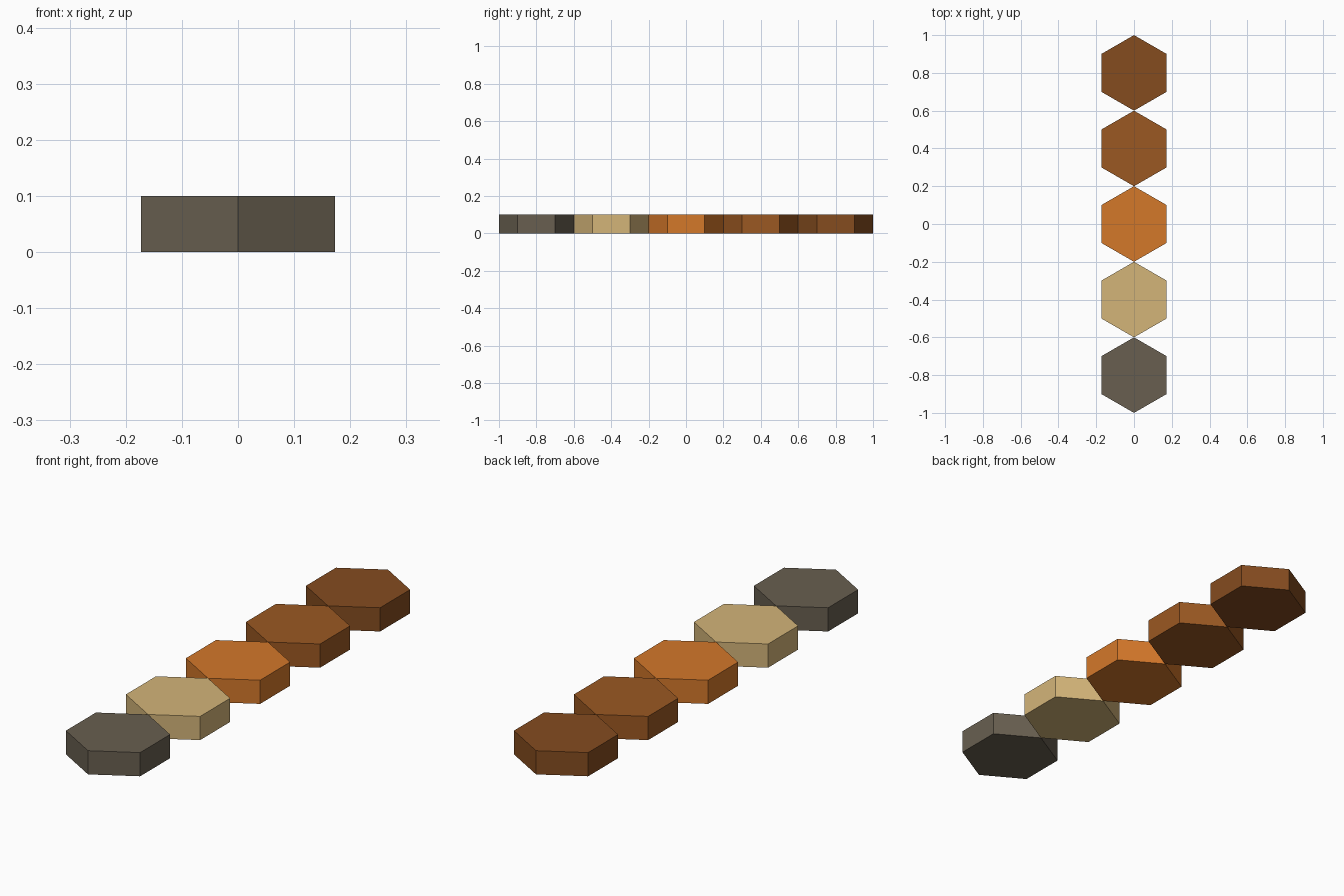
import bpy

if "Cube" in bpy.data.objects:
    bpy.data.objects.remove(bpy.data.objects["Cube"])

RADIUS, HEIGHT = 0.2, 0.1


def linear(c):
    c /= 255
    return c / 12.92 if c <= 0.04045 else ((c + 0.055) / 1.055) ** 2.4


def hex_tile(name, y, rgb):
    # six-sided prism with corners pointing along y
    bpy.ops.mesh.primitive_cylinder_add(vertices=6, radius=RADIUS, depth=HEIGHT,
                                        location=(0, y, HEIGHT / 2))
    tile = bpy.context.object
    tile.name = name
    mat = bpy.data.materials.new(name + "_colour")
    mat.diffuse_color = (*[linear(c) for c in rgb], 1)
    mat.use_nodes = True
    mat.node_tree.nodes["Principled BSDF"].inputs["Base Color"].default_value = mat.diffuse_color
    tile.data.materials.append(mat)


# row of tiles touching corner to corner, front to back
tiles = [
    ("grey_tile", (104, 95, 80)),
    ("sand_tile", (212, 181, 121)),
    ("orange_tile", (212, 120, 42)),
    ("brown_tile", (155, 88, 34)),
    ("dark_brown_tile", (133, 76, 31)),
]
for i, (name, rgb) in enumerate(tiles):
    hex_tile(name, (i - 2) * 2 * RADIUS, rgb)
